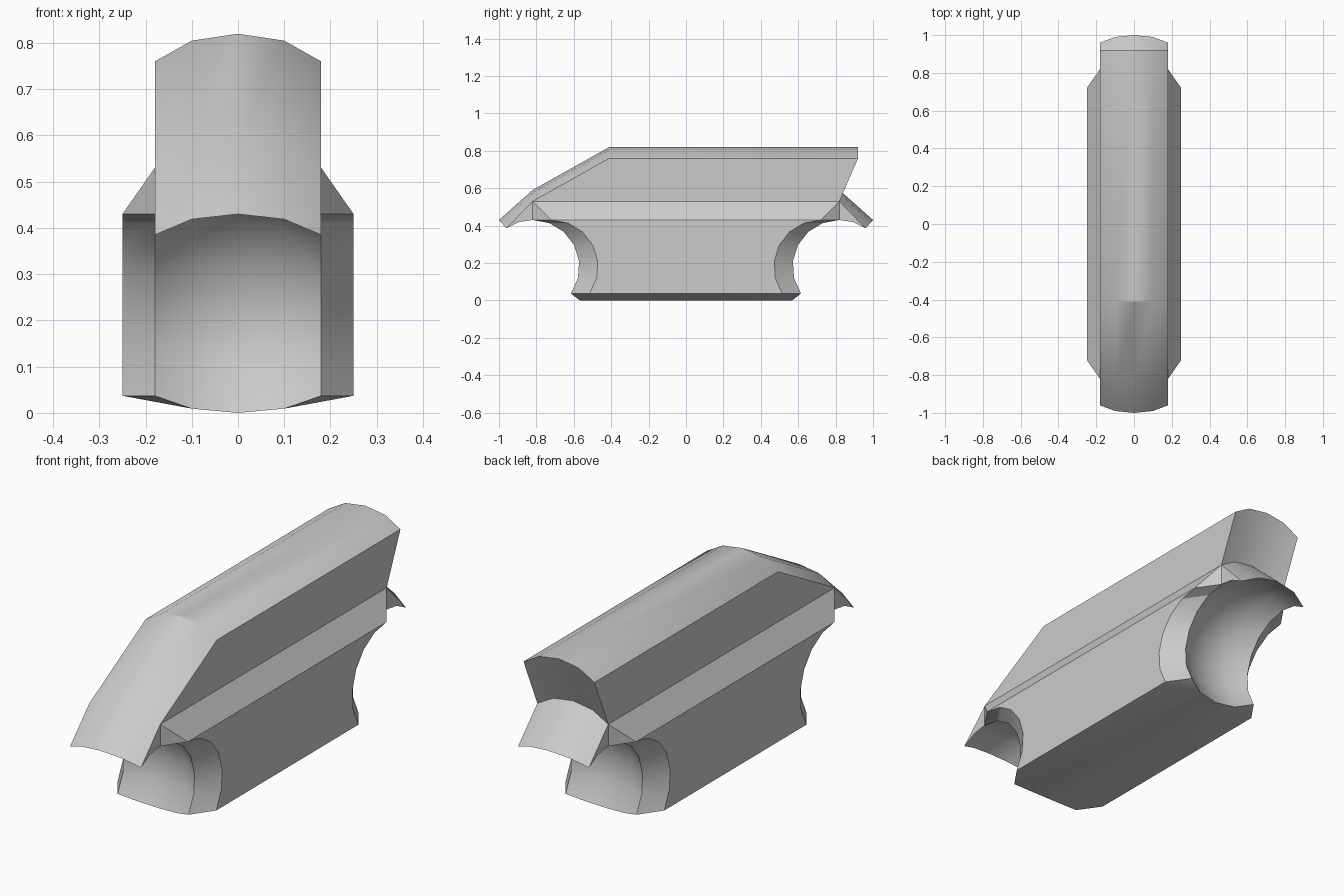
import bpy, bmesh
from math import radians, sin, cos, asin, atan2

if "Cube" in bpy.data.objects:
    bpy.data.objects.remove(bpy.data.objects["Cube"])

AX, AZ = 0.82, 0.18          # wheel arch centre
TOP, DOWN = 2, 6             # arch segments outside / inside the crown
COLS = [(-0.18, 0), (-0.1, 0.045), (0, 0.06), (0.1, 0.045), (0.18, 0)]  # x, crown


def arch(t):
    """Back arch from lip tip, over the crown, down to the floor."""
    r = 0.25 + t
    k = t / 0.06
    lip = (0.96 + 0.04 * k, 0.385 + 0.045 * k)
    a0 = atan2(lip[1] - AZ, lip[0] - AX)
    a1 = radians(180) - asin((0.037 - 0.037 * k - AZ) / r)
    ang = [a0 + (radians(90) - a0) * i / TOP for i in range(TOP)]
    ang += [radians(90) + (a1 - radians(90)) * i / DOWN for i in range(DOWN + 1)]
    pts = [(AX + r * cos(a), AZ + r * sin(a)) for a in ang]
    pts[0] = lip
    return pts


bm = bmesh.new()


def V(x, p):
    return bm.verts.new((x, p[0], p[1]))


def flip(pts):
    return [(-y, z) for y, z in pts]


# crowned centre section: one lengthwise profile per column
upper, back, front = [], [], []
for x, t in COLS:
    b = [V(x, p) for p in arch(t)]
    f = [V(x, p) for p in flip(arch(t))]
    top = [(-0.82, 0.53 + t), (-0.41, 0.76 + t), (0.92, 0.76 + t), (0.82, 0.53 + t)]
    upper.append([f[0]] + [V(x, p) for p in top] + [b[0]])
    back.append(b)
    front.append(f)
for strips in (upper, back, front):
    for a, b in zip(strips, strips[1:]):
        for i in range(len(a) - 1):
            bm.faces.new((a[i], a[i + 1], b[i + 1], b[i]))

# crowned floor between the arches
for i in (1, 2):
    bm.faces.new((back[i][-1], back[i + 1][-1], front[i + 1][-1], front[i][-1]))

# side walls, fender cheeks and flared lower sides
for c, n, x in ((0, 1, -0.25), (-1, -2, 0.25)):
    u, ends, outer = upper[c], (back[c], front[c]), []
    bm.faces.new(u[1:5])
    for end, top, s in ((ends[0], u[4], -0.1), (ends[1], u[1], 0.1)):
        bm.faces.new([top] + end[:TOP + 1])
        inner = end[TOP:]
        o = [V(x, (v.co.y + s, v.co.z)) for v in inner]
        for i in range(DOWN):
            bm.faces.new((inner[i], inner[i + 1], o[i + 1], o[i]))
        bm.faces.new((top, inner[0], o[0]))
        outer.append(o)
    ob, of = outer
    bm.faces.new((u[1], u[4], ob[0], of[0]))
    bm.faces.new(ob + of[::-1])
    bn, fn = back[n][-1], front[n][-1]
    bm.faces.new((ob[-1], bn, fn, of[-1]))
    bm.faces.new((ob[-1], ends[0][-1], bn))
    bm.faces.new((of[-1], ends[1][-1], fn))

bmesh.ops.recalc_face_normals(bm, faces=bm.faces)
mesh = bpy.data.meshes.new("vehicle_body")
bm.to_mesh(mesh)
bm.free()
body = bpy.data.objects.new("vehicle_body", mesh)
bpy.context.collection.objects.link(body)
bpy.context.view_layer.objects.active = body
body.select_set(True)
bpy.ops.object.shade_smooth_by_angle(angle=radians(28))
